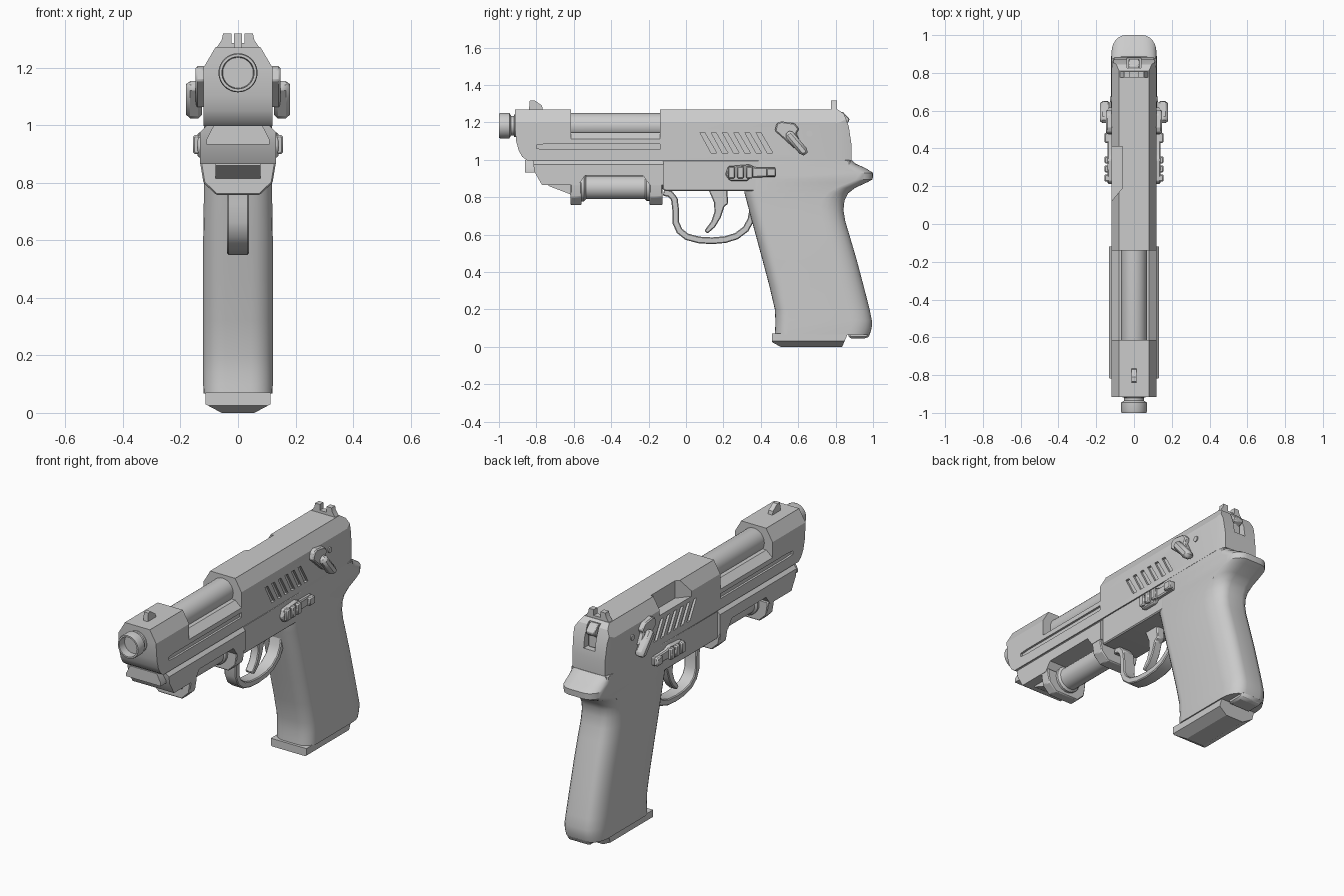
import bpy, bmesh, math
from mathutils import Vector

if "Cube" in bpy.data.objects:
    bpy.data.objects.remove(bpy.data.objects["Cube"])


def add_prism(bm, pts, axis, a, b, both=False):
    """Extrude a 2D outline from a to b: 'x' uses (y,z), 'y' uses (x,z), 'z' uses (x,y)."""
    def place(p, t):
        return {'x': (t, p[0], p[1]), 'y': (p[0], t, p[1]), 'z': (p[0], p[1], t)}[axis]
    for s in ((1, -1) if both else (1,)):
        lo, hi = ([bm.verts.new((place(p, t)[0] * s,) + place(p, t)[1:]) for p in pts] for t in (a, b))
        bm.faces.new(lo)
        bm.faces.new(hi)
        for i in range(len(pts)):
            j = (i + 1) % len(pts)
            bm.faces.new((lo[i], lo[j], hi[j], hi[i]))


def finish(name, bm, bevel=0):
    bmesh.ops.recalc_face_normals(bm, faces=bm.faces)
    me = bpy.data.meshes.new(name)
    bm.to_mesh(me)
    bm.free()
    ob = bpy.data.objects.new(name, me)
    bpy.context.collection.objects.link(ob)
    if bevel:
        m = ob.modifiers.new("bevel", 'BEVEL')
        m.width, m.segments, m.limit_method = bevel, 1, 'ANGLE'
    return ob


def prism(name, pts, axis, a, b, both=False, bevel=0):
    bm = bmesh.new()
    add_prism(bm, pts, axis, a, b, both)
    return finish(name, bm, bevel)


def boolean(ob, cutter, op):
    m = ob.modifiers.new("cut", 'BOOLEAN')
    m.operation, m.solver, m.object = op, 'EXACT', cutter
    cutter.hide_render = True
    bpy.context.view_layer.objects.active = ob
    bpy.ops.object.modifier_apply(modifier=m.name)
    bpy.data.objects.remove(cutter)


def box(a, b, c, d):
    return [(a, c), (b, c), (b, d), (a, d)]


def sym(half):
    """Mirror a right-hand outline across x = 0."""
    return half + [(-x, z) for x, z in reversed(half)]


def lathe(name, prof, z, n=32):
    """Spin (radius, y) points around a y-axis line at height z."""
    bm = bmesh.new()
    vs = [bm.verts.new((r, y, z)) for r, y in prof]
    es = [bm.edges.new(p) for p in zip(vs, vs[1:])]
    bmesh.ops.spin(bm, geom=vs + es, cent=(0, 0, z), axis=(0, 1, 0), angle=math.tau, steps=n)
    bmesh.ops.remove_doubles(bm, verts=bm.verts, dist=1e-5)
    return finish(name, bm)


# Slide: side outline trimmed by its cross-section and plan
slide = prism("slide", [(-.915, 1.27), (-.915, 1.18), (-.908, 1.1), (-.895, 1.05), (-.875, 1.015),
                        (-.85, .997), (.885, .997), (.885, 1.08), (.87, 1.18), (.845, 1.245),
                        (.81, 1.27)], 'x', -.2, .2)
boolean(slide, prism("trim", sym([(.12, .9), (.12, 1.2), (.08, 1.268), (.08, 1.271)]), 'y', -1.1, 1.1), 'INTERSECT')
boolean(slide, prism("trim", sym([(.12, -1.1), (.12, .82), (.1, .9)]), 'z', .8, 1.5), 'INTERSECT')

# Slide cuts: open top, ejection port, hammer slot, side grooves, serrations
boolean(slide, prism("cut", sym([(.08, 1.145), (.121, 1.11), (.2, 1.11), (.2, 1.4)]), 'y', -.615, -.14), 'DIFFERENCE')
boolean(slide, prism("cut", [(-.2, .12), (-.12, .12), (-.062, .19), (-.062, .41), (-.2, .41)], 'z', 1.17, 1.4), 'DIFFERENCE')
boolean(slide, prism("cut", box(.825, 1, 1.12, 1.4), 'x', -.036, .036), 'DIFFERENCE')
bm = bmesh.new()
add_prism(bm, [(-.8, 1.06), (-.8, 1.08), (-.75, 1.084), (-.14, 1.084), (-.14, 1.056), (-.75, 1.056)],
          'x', .108, .2, True)
for i in range(6):
    y = .075 + i * .06
    add_prism(bm, [(y, 1.145), (y + .025, 1.145), (y + .09, 1.035), (y + .06, 1.035)], 'x', .106, .2, True)
boolean(slide, finish("cut", bm), 'DIFFERENCE')

# Barrel with muzzle collar and bore
lathe("barrel", [(0, -.955), (.053, -.955), (.056, -1), (.065, -1), (.068, -.99), (.068, -.945), (.053, -.935),
                 (.053, -.92), (.06, -.918), (.068, -.88), (.068, -.05), (0, -.05)], 1.182)

# Sights
prism("front_sight", [(-.84, 1.265), (-.835, 1.318), (-.81, 1.318), (-.77, 1.29), (-.765, 1.265)], 'x', -.014, .014)
prism("rear_sight", sym([(.022, 1.285), (.022, 1.318), (.052, 1.318), (.057, 1.295), (.08, 1.262)]),
      'y', .775, .808)

# Hammer
prism("hammer", [(.8, 1.12), (.815, 1.255), (.84, 1.255), (.875, 1.218), (.868, 1.2), (.848, 1.19),
                 (.848, 1.12)], 'x', -.028, .028, bevel=.004)

# Front frame with accessory recess
frame = prism("front_frame", [(-.82, .998), (-.81, .935), (-.77, .865), (-.12, .865), (-.12, .998)], 'x', -.2, .2)
boolean(frame, prism("trim", sym([(.112, 1.1), (.112, .995), (.132, .975), (.132, .8)]), 'y', -1, 1), 'INTERSECT')
boolean(frame, prism("cut", [(-.59, .8), (-.58, .86), (-.54, .915), (-.23, .915), (-.19, .86), (-.18, .8)],
                     'x', -.2, .2), 'DIFFERENCE')
prism("guide_rod_housing", sym([(.11, .932), (.11, .95), (.085, .998)]), 'y', -.86, -.79)

# Rear frame between slide, trigger guard and grip
prism("rear_frame", [(-.125, .998), (-.125, .84), (-.11, .833), (.4, .833), (.6, .8), (.8, .83), (.87, .9), (.88, .998)],
      'x', -.118, .118, bevel=.006)

# Accessory light: clamp blocks, nose wedge, tube
clamp = sym([(.13, .88), (.13, .86), (.12, .8), (.075, .757)])
for name, a, b in (("front_clamp", -.617, -.558), ("rear_clamp", -.195, -.125)):
    prism(name, clamp, 'y', a, b, bevel=.005)
prism("light_nose", [(-.735, .868), (-.735, .86), (-.61, .812), (-.61, .868)], 'x', -.078, .078)
lathe("light_tube", [(0, -.58), (.075, -.58), (.075, -.545), (.063, -.535), (.063, -.22), (.072, -.21),
                     (.072, -.17), (0, -.17)], .852, 24)

# Trigger guard: centre line thickened into a band
path = [Vector(p) for p in ((-.12, .825), (-.085, .818), (-.062, .79), (-.055, .73), (-.055, .665), (-.035, .62),
                            (.005, .588), (.07, .571), (.14, .567), (.21, .573), (.27, .592), (.32, .63),
                            (.347, .68), (.36, .75))]
left, right = [], []
for i, p in enumerate(path):
    d = (path[min(i + 1, len(path) - 1)] - path[max(i - 1, 0)]).normalized() * .018
    left.append((p.x - d.y, p.y + d.x))
    right.append((p.x + d.y, p.y - d.x))
prism("trigger_guard", left + right[::-1], 'x', -.038, .038, bevel=.005)
prism("trigger", [(.12, .84), (.22, .84), (.226, .765), (.205, .75), (.185, .69), (.155, .64), (.115, .605),
                  (.098, .62), (.135, .67), (.152, .72), (.15, .77)], 'x', -.025, .025, bevel=.005)

# Grip: rounded sections (height, front y, back y, half width, rear rounding) lofted upward
sections = [(.067, .475, .983, .12, .11), (.1, .477, .993, .121, .11), (.14, .478, .994, .121, .11),
            (.2, .475, .982, .121, .12), (.32, .447, .951, .121, .12), (.46, .41, .914, .121, .12),
            (.6, .372, .873, .121, .12), (.67, .353, .852, .12, .12), (.73, .337, .842, .119, .12),
            (.78, .324, .847, .119, .12), (.82, .313, .866, .119, .11), (.85, .31, .905, .119, .1),
            (.88, .31, .97, .119, .09), (.895, .31, .998, .119, .09), (.93, .31, 1.0, .119, .09),
            (.955, .32, .96, .119, .09), (.98, .33, .905, .119, .05), (.997, .34, .888, .119, .04)]
bm = bmesh.new()
rings = []
for z, f, b, w, rr in sections:
    half = []
    inner = .045
    for k in range(7):
        t = k / 6 * math.pi / 2
        half.append((inner + (w - inner) * math.sin(t), f + .07 * (1 - math.cos(t))))
    for k in range(7):
        t = k / 6 * math.pi / 2
        half.append((inner + (w - inner) * math.cos(t), b - rr * (1 - math.sin(t))))
    rings.append([bm.verts.new((x, y, z)) for x, y in sym(half)])
for lo, hi in zip(rings, rings[1:]):
    for i in range(len(lo)):
        j = (i + 1) % len(lo)
        bm.faces.new((lo[i], lo[j], hi[j], hi[i]))
bm.faces.new(rings[0])
bm.faces.new(rings[-1])
finish("grip", bm)

# Magazine base and grip heel
base = prism("magazine_base", [(.46, .07), (.46, .025), (.505, 0), (.835, 0), (.865, .07)], 'x', -.2, .2)
boolean(base, prism("trim", sym([(.113, .1), (.113, .03), (.055, -.001)]), 'y', 0, 1), 'INTERSECT')
prism("grip_heel", [(.865, .08), (.872, .045), (.965, .045), (.985, .06), (.985, .08)], 'x', -.07, .07, bevel=.01)

# Safety levers and pins, both sides
prism("safety_plate", [(.475, 1.155), (.485, 1.195), (.51, 1.205), (.58, 1.195), (.605, 1.165), (.59, 1.14),
                       (.62, 1.08), (.58, 1.06), (.52, 1.115)], 'x', .112, .147, True, .006)
prism("safety_lever", [(.525, 1.13), (.56, 1.162), (.655, 1.05), (.645, 1.025), (.615, 1.022)],
      'x', .125, .18, True, .014)
disc = [(.66 + .016 * math.cos(a * math.tau / 12), 1.14 + .016 * math.sin(a * math.tau / 12)) for a in range(12)]
prism("slide_pin", disc, 'x', .11, .126, True)

# Slide stop, both sides, with raised pads
prism("slide_stop", [(.21, .92), (.225, .965), (.34, .975), (.37, .96), (.48, .958), (.48, .908), (.345, .905),
                     (.33, .887), (.235, .887)], 'x', .11, .14, True, .006)
bm = bmesh.new()
for i in range(3):
    add_prism(bm, box(.225 + i * .048, .262 + i * .048, .9, .965), 'x', .13, .157, True)
add_prism(bm, box(.43, .482, .91, .957), 'x', .13, .157, True)
finish("slide_stop_pads", bm, .006)

# Smooth curved parts, keep hard edges
bpy.ops.object.select_all(action='SELECT')
bpy.context.view_layer.objects.active = slide
bpy.ops.object.shade_smooth_by_angle(angle=math.radians(28))
